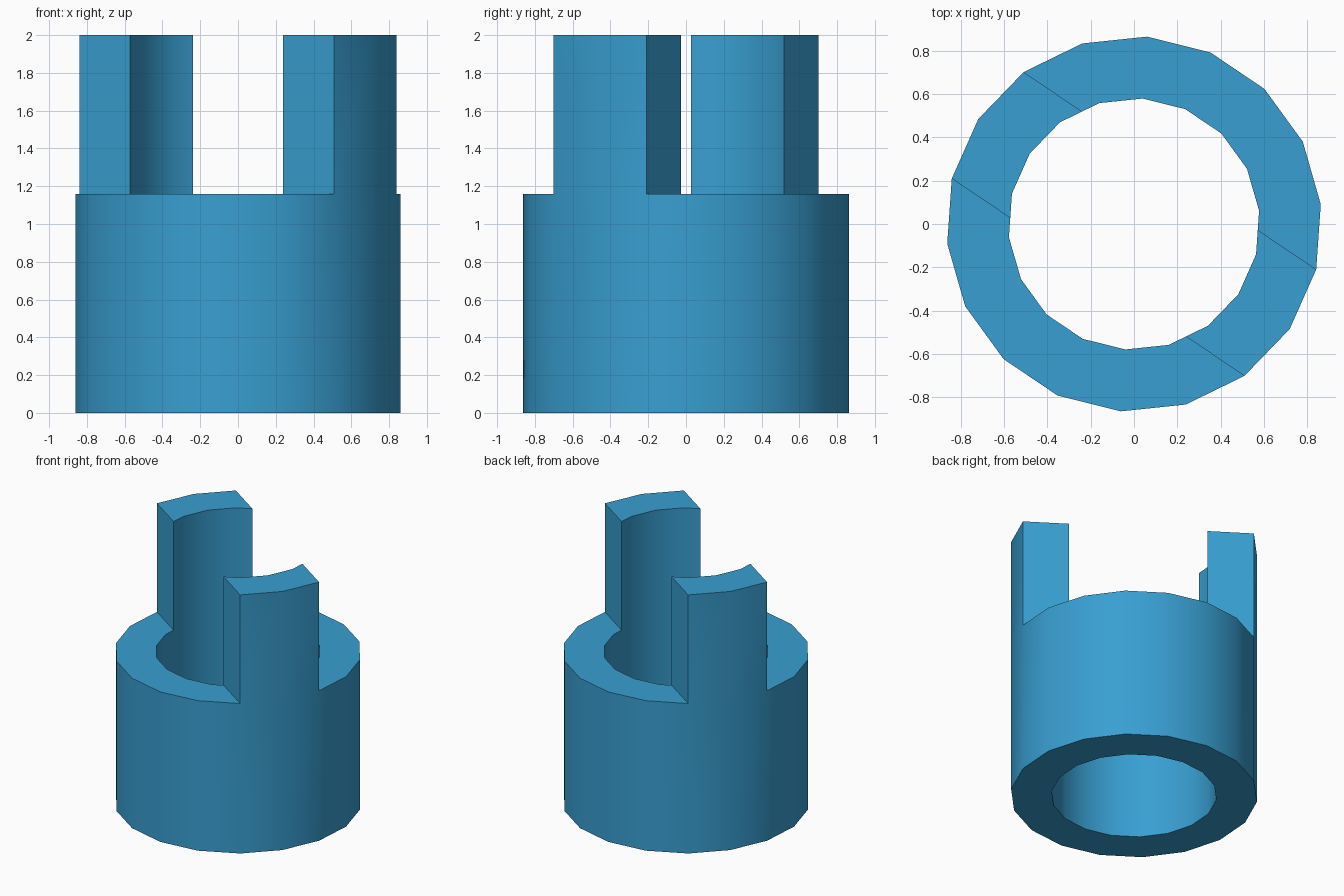
import bpy, bmesh, math
from mathutils import Vector

cube = bpy.data.objects.get("Cube")
if cube:
    bpy.data.objects.remove(cube, do_unlink=True)

SIDES, R_OUT, R_IN = 18, 0.866, 0.58
COLLAR_TOP, PRONG_TOP = 1.16, 2.0
START = math.radians(6)             # angle of the first corner
AXIS = math.radians(146)            # direction the two prongs lie along
HALF_W = R_OUT * math.sin(math.radians(20))
across = Vector((-math.sin(AXIS), math.cos(AXIS), 0))


def extrude_up(bm, faces, height):
    """Extrude faces upward, keeping the originals, and return the new caps."""
    out = bmesh.ops.extrude_face_region(bm, geom=faces, use_keep_orig=True)["geom"]
    verts = [g for g in out if isinstance(g, bmesh.types.BMVert)]
    bmesh.ops.translate(bm, vec=(0, 0, height), verts=verts)
    return [g for g in out if isinstance(g, bmesh.types.BMFace)]


bm = bmesh.new()

# Flat ring
rings = []
for r in (R_OUT, R_IN):
    angles = [START + math.tau * i / SIDES for i in range(SIDES)]
    rings.append([bm.verts.new((r * math.cos(a), r * math.sin(a), 0)) for a in angles])
outer, inner = rings
for i in range(SIDES):
    j = (i + 1) % SIDES
    bm.faces.new((outer[i], outer[j], inner[j], inner[i]))

# Cut the ring along both sides of the prongs
for s in (1, -1):
    bmesh.ops.bisect_plane(bm, geom=bm.verts[:] + bm.edges[:] + bm.faces[:], dist=1e-4,
                           plane_co=across * HALF_W * s, plane_no=across)

# Collar, then the two prongs raised from its top
top = extrude_up(bm, bm.faces[:], COLLAR_TOP)
footprint = [f for f in top if abs(f.calc_center_median().dot(across)) < HALF_W - 1e-3]
extrude_up(bm, footprint, PRONG_TOP - COLLAR_TOP)
bmesh.ops.delete(bm, geom=footprint, context='FACES')
bmesh.ops.recalc_face_normals(bm, faces=bm.faces[:])

mesh = bpy.data.meshes.new("pronged_collar")
bm.to_mesh(mesh)
bm.free()
collar = bpy.data.objects.new("pronged_collar", mesh)
bpy.context.collection.objects.link(collar)

# Blue material
blue = bpy.data.materials.new("blue")
blue.use_nodes = True
colour = (0.040, 0.345, 0.640, 1)
blue.diffuse_color = colour
blue.node_tree.nodes["Principled BSDF"].inputs["Base Color"].default_value = colour
mesh.materials.append(blue)

# Smooth round walls, sharp rims
bpy.ops.object.select_all(action='DESELECT')
collar.select_set(True)
bpy.context.view_layer.objects.active = collar
bpy.ops.object.shade_smooth_by_angle(angle=math.radians(30))
